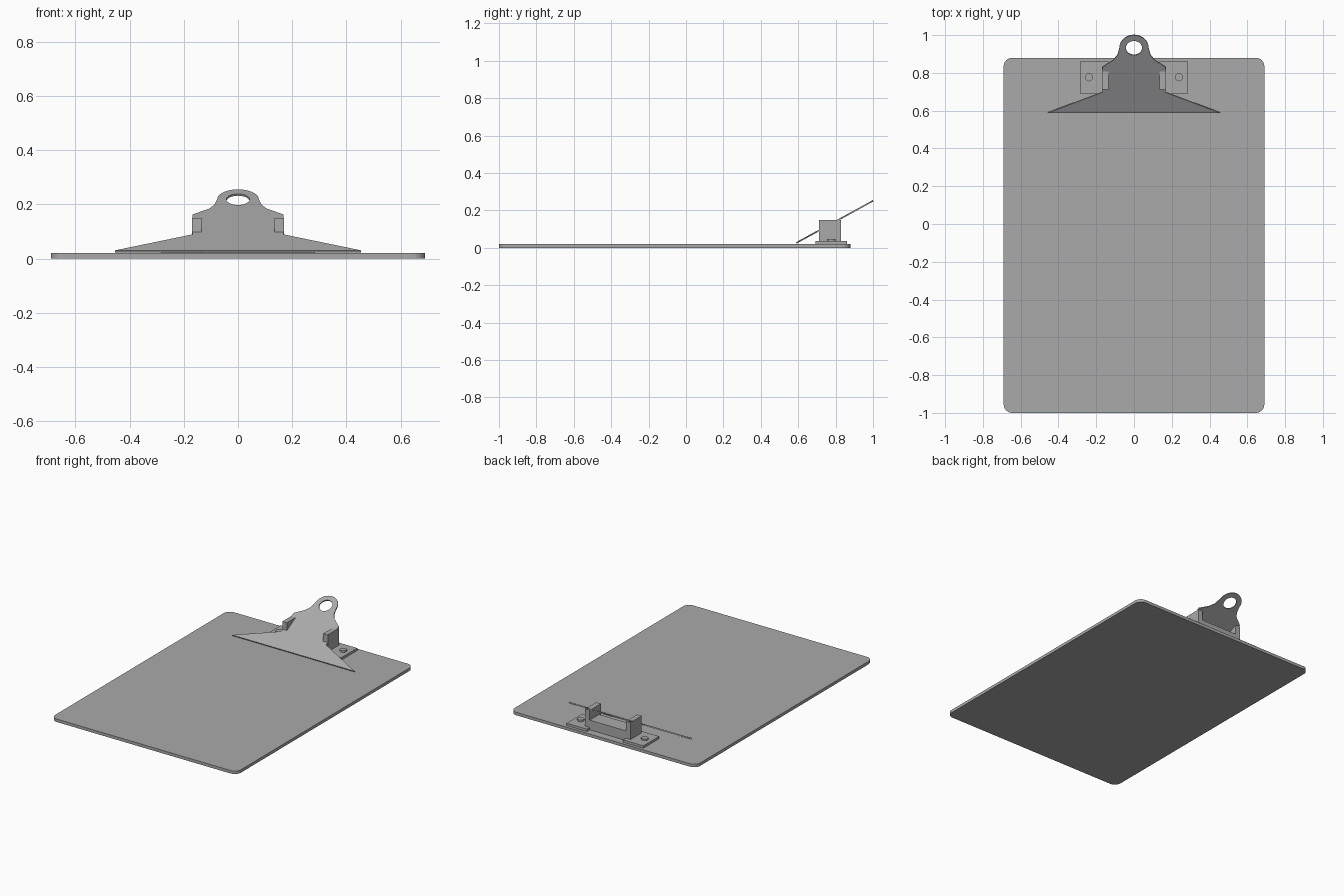
import bpy, bmesh, math
from mathutils import Matrix, Vector

if "Cube" in bpy.data.objects:
    bpy.data.objects.remove(bpy.data.objects["Cube"])

grey = bpy.data.materials.new("grey")
grey.diffuse_color = (0.40, 0.40, 0.41, 1)
grey.use_nodes = True
grey.node_tree.nodes["Principled BSDF"].inputs["Base Color"].default_value = grey.diffuse_color


def finish(name, bm):
    bmesh.ops.recalc_face_normals(bm, faces=bm.faces)
    me = bpy.data.meshes.new(name)
    bm.to_mesh(me)
    bm.free()
    me.materials.append(grey)
    ob = bpy.data.objects.new(name, me)
    bpy.context.collection.objects.link(ob)
    return ob


def box(name, x0, x1, y0, y1, z0, z1):
    bm = bmesh.new()
    bmesh.ops.create_cube(bm, size=1)
    for v in bm.verts:
        v.co = Vector(((x0 + x1) / 2 + v.co.x * (x1 - x0),
                       (y0 + y1) / 2 + v.co.y * (y1 - y0),
                       (z0 + z1) / 2 + v.co.z * (z1 - z0)))
    return finish(name, bm)


def slab(name, loops, thickness, matrix=Matrix()):
    """Flat plate from an outline and optional hole loops."""
    bm = bmesh.new()
    edges = []
    for loop in loops:
        vs = [bm.verts.new((x, y, 0)) for x, y in loop]
        edges += [bm.edges.new((a, b)) for a, b in zip(vs, vs[1:] + vs[:1])]
    bmesh.ops.triangle_fill(bm, edges=edges, use_beauty=True)
    bmesh.ops.dissolve_limit(bm, angle_limit=0.01, verts=bm.verts, edges=bm.edges)
    ext = bmesh.ops.extrude_face_region(bm, geom=bm.faces[:])
    for v in ext["geom"]:
        if isinstance(v, bmesh.types.BMVert):
            v.co.z += thickness
    bm.transform(matrix)
    return finish(name, bm)


def arc(cx, cy, r, a0, a1, n):
    return [(cx + r * math.cos(math.radians(a0 + (a1 - a0) * i / n)),
             cy + r * math.sin(math.radians(a0 + (a1 - a0) * i / n))) for i in range(n + 1)]


# Board with rounded corners
R = 0.045
outline = (arc(0.69 - R, 0.88 - R, R, 0, 90, 6) + arc(-0.69 + R, 0.88 - R, R, 90, 180, 6)
           + arc(-0.69 + R, -1 + R, R, 180, 270, 6) + arc(0.69 - R, -1 + R, R, 270, 360, 6))
slab("board", [outline], 0.02)

# Tilted clip plate: outline in its own plane, measured up from the gripping edge
tilt = math.atan2(0.225, 0.41)
k = 1 / math.cos(tilt)
ring_y = 0.343 * k
right = [(0.455, 0), (0.168, 0.108 * k), (0.168, 0.242 * k), (0.108, 0.28 * k), (0.088, 0.305 * k)]
ring = arc(0, ring_y, 0.077, 0, 180, 20)
left = [(-x, y) for x, y in reversed(right)]
hole = arc(0, ring_y, 0.043, 0, 360, 24)[:-1]
place = Matrix.Translation((0, 0.592, 0.023)) @ Matrix.Rotation(tilt, 4, 'X')
slab("clip_plate", [right + ring + left, hole], 0.008, place)

# Mounting plates, uprights and rivets on both sides
for side, s in (("left", -1), ("right", 1)):
    def span(a, b):
        return sorted((s * a, s * b))
    box(side + "_mount_plate", *span(0.135, 0.285), 0.692, 0.86, 0.02, 0.036)
    box(side + "_upright", *span(0.135, 0.169), 0.712, 0.83, 0.02, 0.15)
    rivet = arc(s * 0.238, 0.777, 0.022, 0, 360, 12)[:-1]
    slab(side + "_rivet", [rivet], 0.011, Matrix.Translation((0, 0, 0.036)))

# Cross bar between the uprights
box("cross_bar", -0.135, 0.135, 0.73, 0.83, 0.02, 0.085)
